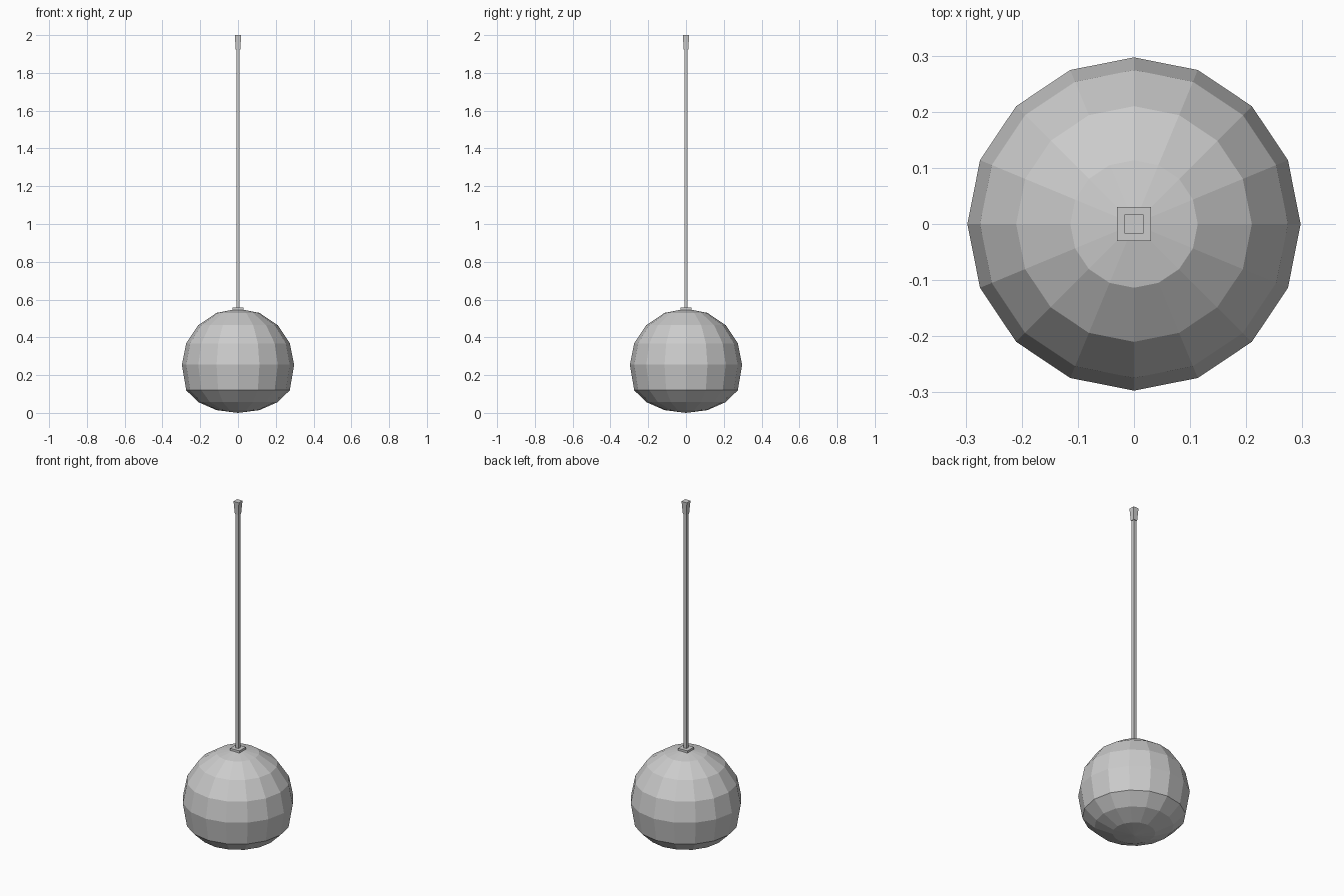
import bpy, bmesh, math

cube = bpy.data.objects.get("Cube")
if cube:
    bpy.data.objects.remove(cube, do_unlink=True)

# One plain grey for every part
grey = bpy.data.materials.new("light_grey")
grey.use_nodes = True
colour = (0.6, 0.6, 0.6, 1)
grey.diffuse_color = colour
grey.node_tree.nodes["Principled BSDF"].inputs["Base Color"].default_value = colour


def finish(name, bm):
    bmesh.ops.recalc_face_normals(bm, faces=bm.faces)
    mesh = bpy.data.meshes.new(name)
    bm.to_mesh(mesh)
    bm.free()
    mesh.materials.append(grey)
    obj = bpy.data.objects.new(name, mesh)
    bpy.context.collection.objects.link(obj)
    return obj


def square_post(name, z0, z1, half0, half1):
    """Square bar along z whose half width goes from half0 to half1."""
    bm = bmesh.new()
    bmesh.ops.create_cube(bm, size=2)
    for v in bm.verts:
        top = v.co.z > 0
        half = half1 if top else half0
        v.co = (v.co.x * half, v.co.y * half, z1 if top else z0)
    return finish(name, bm)


# Faceted globe with a flattened underside
radius, middle, rim, flatten = 0.297, 0.255, 0.12, 0.655
bm = bmesh.new()
bmesh.ops.create_uvsphere(bm, u_segments=16, v_segments=8, radius=radius)
first_ring = -radius * math.sin(math.pi / 8)
for v in bm.verts:
    if v.co.z < first_ring + 0.01:
        v.co.z = rim + (v.co.z - first_ring) * flatten
    else:
        v.co.z += middle
finish("globe", bm)

# Collar, hanging rod and flared end
square_post("collar", 0.545, 0.558, 0.03, 0.03)
square_post("hanging_rod", 0.55, 1.93, 0.009, 0.009)
square_post("rod_end", 1.925, 2.0, 0.012, 0.017)
